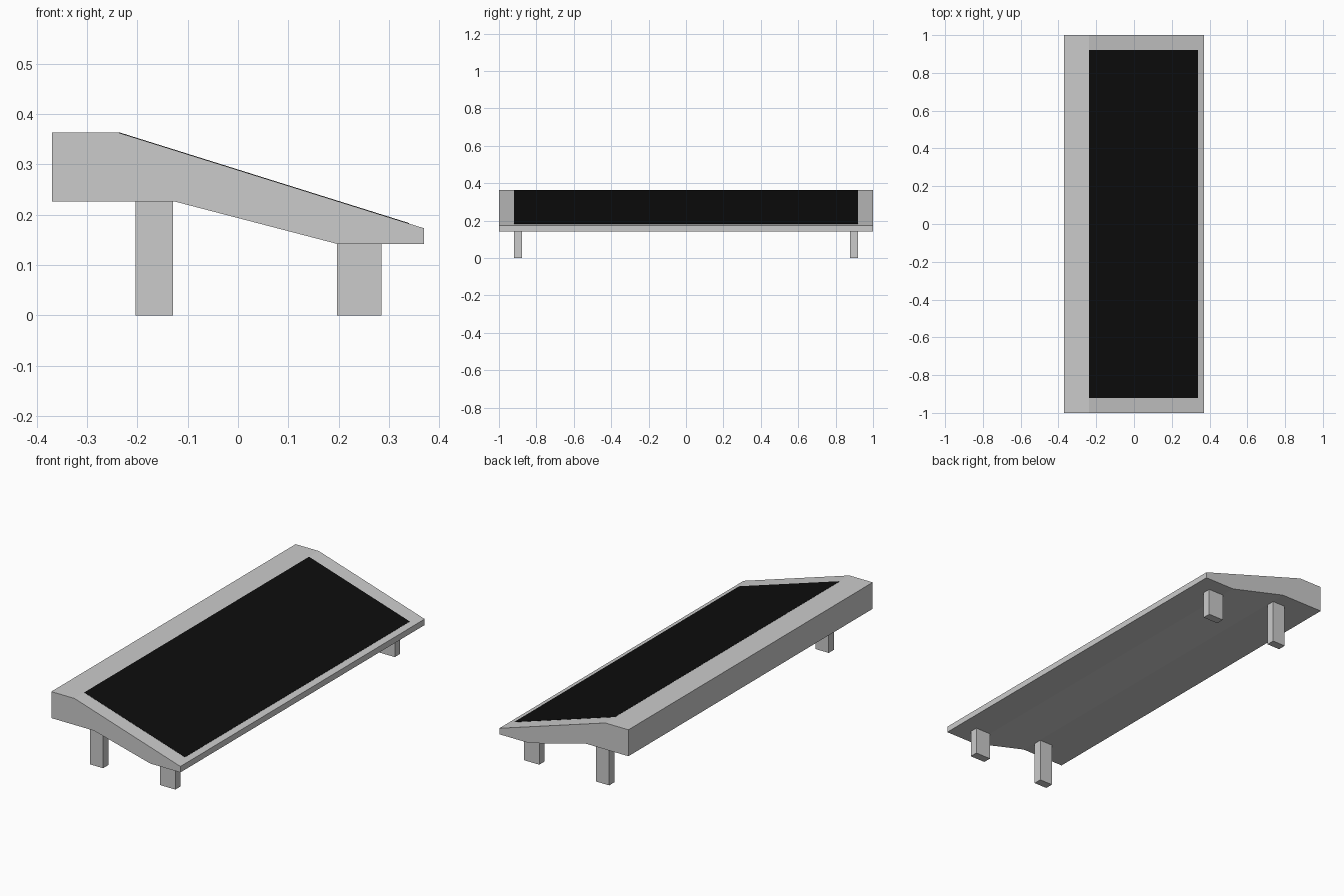
import bpy, bmesh

if "Cube" in bpy.data.objects:
    bpy.data.objects.remove(bpy.data.objects["Cube"])


def extrude_profile(name, profile, y0, y1):
    """Solid made by extruding an (x, z) profile from y0 to y1."""
    bm = bmesh.new()
    face = bm.faces.new([bm.verts.new((x, y0, z)) for x, z in profile])
    new = bmesh.ops.extrude_face_region(bm, geom=[face])["geom"]
    verts = [g for g in new if isinstance(g, bmesh.types.BMVert)]
    bmesh.ops.translate(bm, verts=verts, vec=(0, y1 - y0, 0))
    bmesh.ops.recalc_face_normals(bm, faces=bm.faces)
    mesh = bpy.data.meshes.new(name)
    bm.to_mesh(mesh)
    bm.free()
    obj = bpy.data.objects.new(name, mesh)
    bpy.context.collection.objects.link(obj)
    return obj


# Sloped body
CREST, TOE = (-0.237, 0.363), (0.37, 0.173)
extrude_profile("sloped_body", [
    (-0.37, 0.226), (-0.37, 0.363), CREST, TOE,
    (0.37, 0.142), (0.197, 0.142), (-0.125, 0.226)], -1, 1)

# Black panel lying flush on the slope, starting at the crest
slope = (TOE[1] - CREST[1]) / (TOE[0] - CREST[0])
x0, x1, lift = CREST[0], 0.34, 0.001
z0, z1 = CREST[1], CREST[1] + slope * (x1 - x0)
panel = extrude_profile("black_panel", [
    (x0, z0 - lift), (x0, z0 + lift), (x1, z1 + lift), (x1, z1 - lift)], -0.92, 0.92)
black = bpy.data.materials.new("black")
black.diffuse_color = (0.004, 0.004, 0.004, 1)
black.use_nodes = True
black.node_tree.nodes["Principled BSDF"].inputs["Base Color"].default_value = black.diffuse_color
panel.data.materials.append(black)

# Tall legs under the high side, short legs under the low side, mirrored in y
for name, xa, xb, top in (("tall_leg", -0.204, -0.129, 0.226),
                          ("short_leg", 0.197, 0.285, 0.142)):
    leg = extrude_profile(name, [(xa, 0), (xa, top), (xb, top), (xb, 0)], -0.92, -0.877)
    mirror = leg.modifiers.new("mirror", 'MIRROR')
    mirror.use_axis = (False, True, False)
